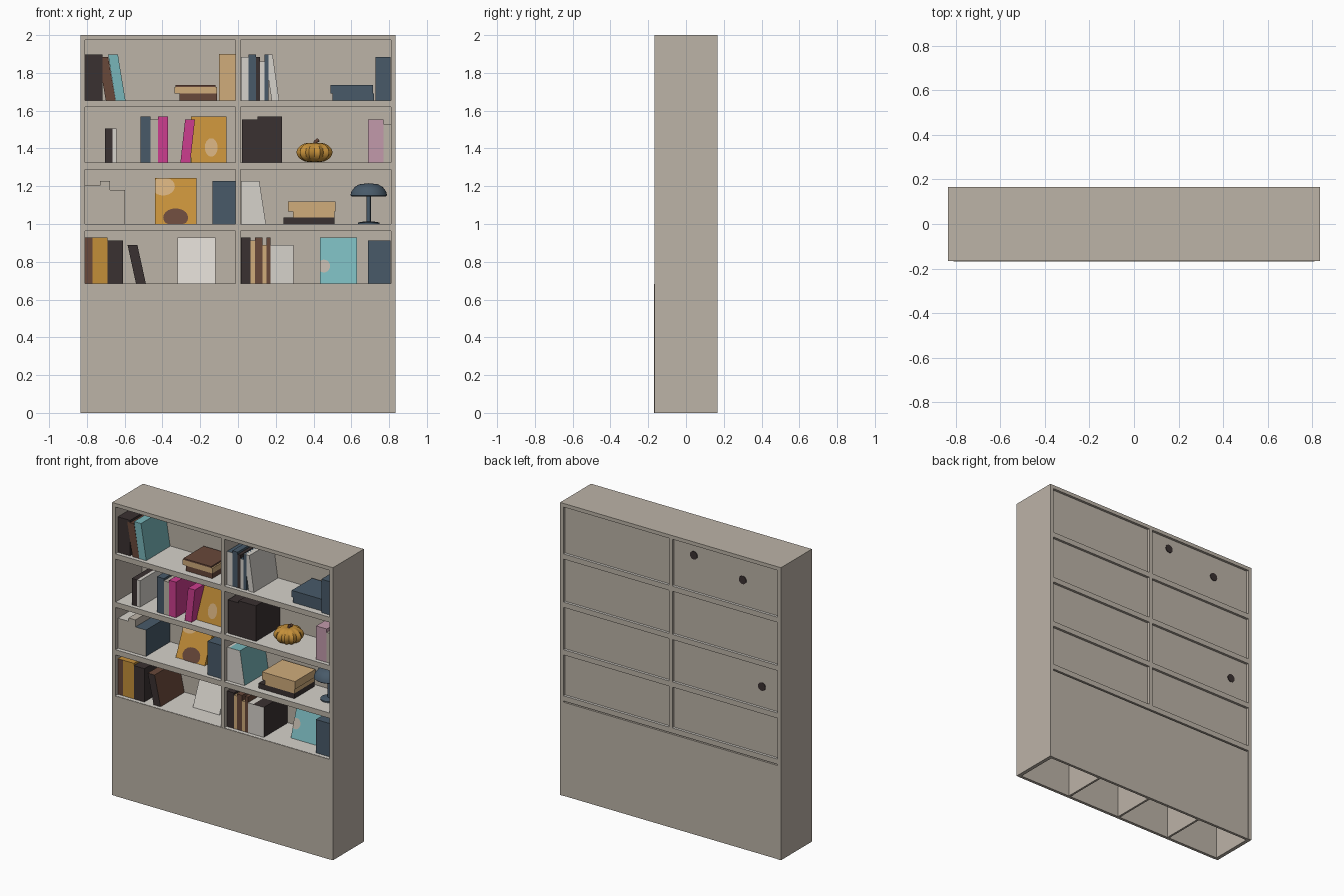
import bpy, bmesh, math
from mathutils import Vector

cube = bpy.data.objects.get("Cube")
if cube:
    bpy.data.objects.remove(cube, do_unlink=True)


# Materials
def make_material(name, code):
    srgb = [int(code[i:i + 2], 16) / 255 for i in (0, 2, 4)]
    color = [((c + 0.055) / 1.055) ** 2.4 for c in srgb] + [1]
    m = bpy.data.materials.new(name)
    m.use_nodes = True
    m.diffuse_color = color
    m.node_tree.nodes["Principled BSDF"].inputs["Base Color"].default_value = color
    return m


MATS = {name: make_material(name, code) for name, code in {
    "beige": "bcb3a7", "white": "d6d2cb", "black": "3a3131", "brown": "68483a",
    "slate": "485a69", "teal": "78b6ba", "magenta": "cc3d8e", "mustard": "c48f39",
    "tan": "d0ac7b", "pink": "c29aab"}.items()}


def finish(bm, name, *colors):
    me = bpy.data.meshes.new(name)
    bm.to_mesh(me)
    bm.free()
    for c in colors:
        me.materials.append(MATS[c])
    ob = bpy.data.objects.new(name, me)
    bpy.context.collection.objects.link(ob)
    return ob


def smooth(ob):
    bpy.ops.object.select_all(action='DESELECT')
    ob.select_set(True)
    bpy.context.view_layer.objects.active = ob
    bpy.ops.object.shade_smooth_by_angle(angle=math.radians(40))


def block(name, x, y, z, color, lean=(0, 0), accent=None, accent_dir=(0, -1, 0)):
    """Box between the ranges x, y, z; lean shifts its top, accent colours one side."""
    bm = bmesh.new()
    bmesh.ops.create_cube(bm, size=1)
    for v in bm.verts:
        top = v.co.z > 0
        v.co = (x[v.co.x > 0] + lean[0] * top, y[v.co.y > 0] + lean[1] * top, z[top])
    bm.normal_update()
    if accent:
        for f in bm.faces:
            f.material_index = int(f.normal.dot(Vector(accent_dir)) > 0.7)
    return finish(bm, name, color, *([accent] if accent else []))


def lathe(name, profile, center, color, steps=32):
    bm = bmesh.new()
    vs = [bm.verts.new((r, 0, z)) for r, z in profile]
    edges = [bm.edges.new(p) for p in zip(vs, vs[1:])]
    bmesh.ops.spin(bm, geom=vs + edges, axis=(0, 0, 1), cent=(0, 0, 0),
                   steps=steps, angle=math.tau)
    bmesh.ops.remove_doubles(bm, verts=bm.verts, dist=0.0005)
    bmesh.ops.recalc_face_normals(bm, faces=bm.faces)
    ob = finish(bm, name, color)
    ob.location = center
    smooth(ob)
    return ob


# Carcass
W, D, INNER = 0.835, 0.167, 0.81
FLOORS = [1.655, 1.325, 1.0, 0.685]
for side, s in (("left", 1), ("right", -1)):
    block(side + "_side_panel", sorted((s * W, s * INNER)), (-D, D), (0, 2), "beige")
block("top_panel", (-INNER, INNER), (-D, D), (1.975, 2), "beige")
block("center_divider", (-0.013, 0.013), (-D, D), (0.66, 1.975), "beige")
for i, z in enumerate(FLOORS):
    block(f"shelf_{i + 1}", (-INNER, INNER), (-D, D), (z - 0.036, z), "beige",
          accent="white", accent_dir=(0, 0, 1))
block("back_panel", (-INNER, INNER), (0.122, 0.15), (0.66, 1.975), "beige")

# Hollow base cabinet, open underneath
block("base_front", (-INNER, INNER), (-D - 0.002, -D + 0.018), (0, 0.683), "beige")
block("base_back", (-INNER, INNER), (D - 0.02, D - 0.002), (0, 0.64), "beige")
for i in (-1, 0, 1):
    block(f"base_divider_{i + 2}", (i * 0.41 - 0.007, i * 0.41 + 0.007),
          (-D + 0.015, D - 0.015), (0, 0.66), "beige")

# Dark cable openings on the back
for i, (x, z) in enumerate([(-0.165, 1.9), (-0.535, 1.83), (-0.68, 1.14)]):
    ob = lathe(f"cable_opening_{i + 1}", [(0, 0), (0.028, 0), (0.028, 0.004), (0, 0.004)],
               (x, 0.154, z), "black", 16)
    ob.rotation_euler.x = math.pi / 2

# Standing books: each run fills a shelf from start towards +x
THIN, SLIM, MEDIUM, THICK, WIDE = 0.022, 0.04, 0.052, 0.08, 0.12
SMALL, LOW, MID, TALL = 0.18, 0.205, 0.228, 0.243
FRONT, BACK = -0.14, 0.118


def book_run(name, row, start, *books, lean=0):
    x, z = start, FLOORS[row]
    for i, (width, height, cover, *spine) in enumerate(books):
        block(f"{name}_{i + 1}", (x, x + width), (FRONT, BACK), (z, z + height),
              cover, (lean, 0), *spine)
        x += width


book_run("top_dark_book", 0, -INNER, (MEDIUM, TALL, "black"), (SLIM, TALL, "black"))
book_run("top_leaning_book", 0, -0.7, (MEDIUM, MID, "brown"), (MEDIUM, TALL, "teal"), lean=-0.04)
book_run("top_striped_book", 0, 0.015, (SLIM, MID, "slate", "white"), (SLIM, TALL, "slate"),
         (THIN, MID, "black"), (THIN, LOW, "slate", "white"), (THIN, TALL, "slate"))
book_run("top_white_book", 0, 0.178, (SLIM, TALL, "white"), lean=-0.035)
book_run("top_end_book", 0, 0.728, (THICK, MID, "slate"))
book_run("upper_small_book", 1, -0.705, (SLIM, SMALL, "black"), (THIN, SMALL, "white"))
book_run("upper_mixed_book", 1, -0.515, (MEDIUM, TALL, "slate"), (SLIM, MID, "beige"),
         (MEDIUM, TALL, "magenta"))
book_run("upper_leaning_book", 1, -0.305, (MEDIUM, MID, "magenta"), lean=0.025)
book_run("upper_black_book", 1, 0.022, (THICK, MID, "black"), (THICK, TALL, "black"),
         (MEDIUM, TALL, "black"))
book_run("upper_end_book", 1, 0.689, (THICK, MID, "pink"), (SLIM, LOW, "beige"))
book_run("middle_pale_book", 2, -INNER, (THICK, LOW, "white", "beige"), (MEDIUM, MID, "beige"),
         (THICK, SMALL, "slate", "beige"))
book_run("middle_slate_book", 2, -0.134, (WIDE, MID, "slate"))
book_run("middle_white_book", 2, 0.016, (MEDIUM, MID, "white"))
book_run("middle_teal_book", 2, 0.068, (THICK, MID, "teal", "white"), lean=-0.035)
book_run("lower_warm_book", 3, -INNER, (SLIM, TALL, "mustard", "brown"), (THICK, TALL, "mustard"),
         (THICK, MID, "black"))
book_run("lower_leaning_book", 3, -0.54, (MEDIUM, LOW, "brown", "black"), lean=-0.045)
book_run("lower_mixed_book", 3, 0.015, (MEDIUM, TALL, "black"), (THIN, MID, "tan"),
         (SLIM, TALL, "brown"), (THIN, LOW, "tan"), (THIN, TALL, "brown"),
         (SLIM, LOW, "white"), (THICK, LOW, "black", "white"))
book_run("lower_end_book", 3, 0.687, (WIDE, MID, "slate"))
block("tan_end_book", (-0.1, -0.014), (-0.03, BACK), (1.655, 1.9), "tan")


# Books displayed face-out, leaning back, with painted cover spots (u, v, ru, rv, colour)
def display_book(name, x, row, y, back, color, *spots):
    z, h = FLOORS[row], TALL
    block(name, x, (y, y + 0.035), (z, z + h), color, (0, back))
    for i, (u, v, ru, rv, c) in enumerate(spots):
        bm = bmesh.new()
        ring = []
        for k in range(20):
            a = math.tau * k / 20
            fu = min(1, max(0, u + ru * math.cos(a)))
            fv = min(1, max(0, v + rv * math.sin(a)))
            ring.append(bm.verts.new((x[0] + fu * (x[1] - x[0]), y + back * fv - 0.003, z + h * fv)))
        bm.faces.new(ring)
        finish(bm, f"{name}_spot_{i + 1}", c)


display_book("mustard_display_book", (-0.25, -0.06), 1, -0.09, 0.06, "mustard",
             (0.57, 0.33, 0.18, 0.2, "tan"))
display_book("patterned_display_book", (-0.44, -0.22), 2, -0.045, 0.11, "mustard",
             (0.2, 0.82, 0.28, 0.2, "tan"), (0.5, 0.14, 0.3, 0.2, "brown"))
display_book("white_display_book", (-0.32, -0.12), 3, -0.03, 0.1, "white")
display_book("teal_display_book", (0.435, 0.63), 3, -0.05, 0.08, "teal",
             (0.1, 0.38, 0.17, 0.14, "beige"))


# Books lying flat, stacked upwards from the shelf
def book_stack(name, row, *books):
    z = FLOORS[row]
    for i, (x0, x1, height, color) in enumerate(books):
        block(f"{name}_{i + 1}", (x0, x1), (-0.12, 0.1), (z, z + height), color)
        z += height


book_stack("brown_stack", 0, (-0.31, -0.11, 0.035, "brown"), (-0.335, -0.11, 0.035, "tan"),
           (-0.33, -0.12, 0.01, "brown"))
book_stack("slate_stack", 0, (0.5, 0.72, 0.035, "slate"), (0.49, 0.715, 0.045, "slate"))
book_stack("tan_stack", 2, (0.24, 0.51, 0.035, "black"), (0.29, 0.51, 0.03, "tan"),
           (0.265, 0.515, 0.053, "tan"))

# Pumpkin with ribs and a curved stem
bm = bmesh.new()
bmesh.ops.create_uvsphere(bm, u_segments=40, v_segments=16, radius=1)
for v in bm.verts:
    ang, r = math.atan2(v.co.y, v.co.x), math.hypot(v.co.x, v.co.y)
    rib = 0.095 * (0.92 + 0.08 * math.cos(10 * ang))
    dip = 0.2 * max(0, 1 - r * 2) * (1 if v.co.z > 0 else -1)
    v.co = (v.co.x * rib, v.co.y * rib, (v.co.z - dip) * 0.057)
pumpkin = finish(bm, "pumpkin", "mustard")
pumpkin.location = (0.405, -0.03, FLOORS[1] + 0.054)
smooth(pumpkin)
curve = bpy.data.curves.new("pumpkin_stem", 'CURVE')
curve.dimensions = '3D'
curve.bevel_depth = 0.01
curve.use_fill_caps = True
spline = curve.splines.new('POLY')
spline.points.add(2)
for p, (dx, dz) in zip(spline.points, [(0, 0.03), (0.005, 0.056), (0.022, 0.068)]):
    p.co = (dx, 0, dz, 1)
curve.materials.append(MATS["brown"])
stem = bpy.data.objects.new("pumpkin_stem", curve)
stem.location = pumpkin.location
bpy.context.collection.objects.link(stem)

# Table lamp
lamp = (0.692, 0, FLOORS[2])
lathe("lamp_base", [(0, 0), (0.056, 0), (0.056, 0.008), (0.02, 0.014), (0, 0.014)], lamp, "slate")
lathe("lamp_stem", [(0.011, 0.01), (0.011, 0.17)], lamp, "slate", 16)
lathe("lamp_shade", [(0, 0.148), (0.09, 0.146), (0.097, 0.152), (0.092, 0.172), (0.074, 0.196),
                     (0.05, 0.21), (0, 0.216)], lamp, "slate")
